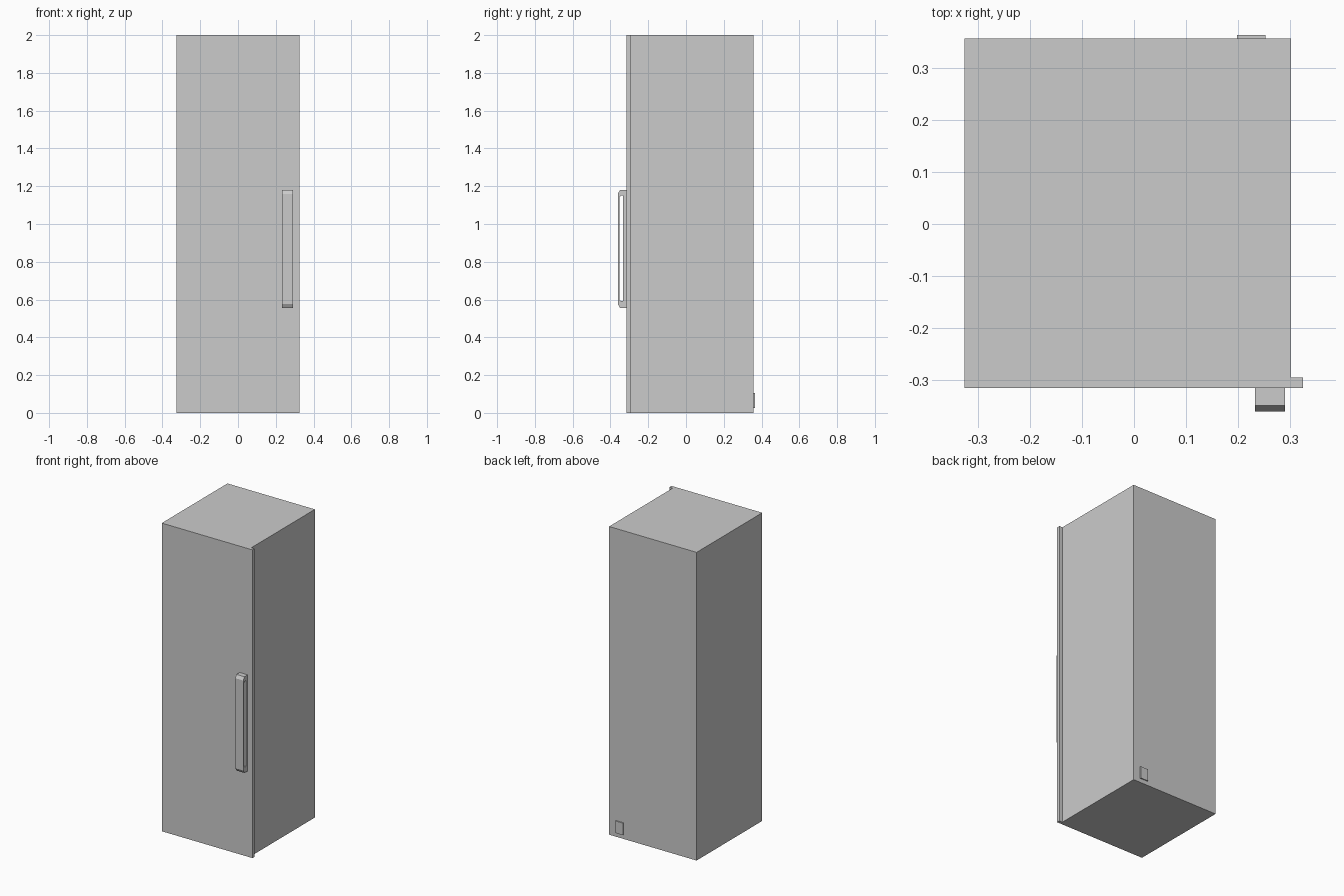
import bpy
import bmesh

cube = bpy.data.objects.get("Cube")
if cube:
    bpy.data.objects.remove(cube, do_unlink=True)

GREY = (0.6, 0.6, 0.6, 1)
grey = bpy.data.materials.new("light_grey")
grey.use_nodes = True
grey.diffuse_color = GREY
grey.node_tree.nodes["Principled BSDF"].inputs["Base Color"].default_value = GREY


def finish(name, bm):
    bmesh.ops.recalc_face_normals(bm, faces=bm.faces)
    mesh = bpy.data.meshes.new(name)
    bm.to_mesh(mesh)
    bm.free()
    mesh.materials.append(grey)
    obj = bpy.data.objects.new(name, mesh)
    bpy.context.collection.objects.link(obj)
    return obj


def box(name, low, high):
    bm = bmesh.new()
    bmesh.ops.create_cube(bm, size=1)
    for v in bm.verts:
        v.co = [(a + b) / 2 + c * (b - a) for a, b, c in zip(low, high, v.co)]
    return finish(name, bm)


# Cabinet, full-height door with an overhanging lip, and rear inlet plate
box("cabinet_body", (-0.326, -0.295, 0), (0.302, 0.357, 2))
box("door", (-0.326, -0.316, 0), (0.325, -0.295, 2))
box("rear_inlet", (0.198, 0.357, 0.027), (0.253, 0.364, 0.105))

# Handle: a closed loop in the y-z plane with chamfered outer corners
outer = [(-0.316, 0.556), (-0.349, 0.556), (-0.361, 0.576),
         (-0.361, 1.16), (-0.349, 1.18), (-0.316, 1.18)]
inner = [(-0.333, 0.592), (-0.345, 0.592), (-0.353, 0.600),
         (-0.353, 1.142), (-0.345, 1.15), (-0.333, 1.15)]
bm = bmesh.new()
loops = [[bm.verts.new((x, y, z)) for y, z in pts]
         for x in (0.233, 0.291) for pts in (outer, inner)]
left_out, left_in, right_out, right_in = loops
for a, b in ((left_out, left_in), (right_out, right_in),
             (left_out, right_out), (left_in, right_in)):
    for i in range(len(a)):
        j = (i + 1) % len(a)
        bm.faces.new((a[i], a[j], b[j], b[i]))
finish("door_handle", bm)
